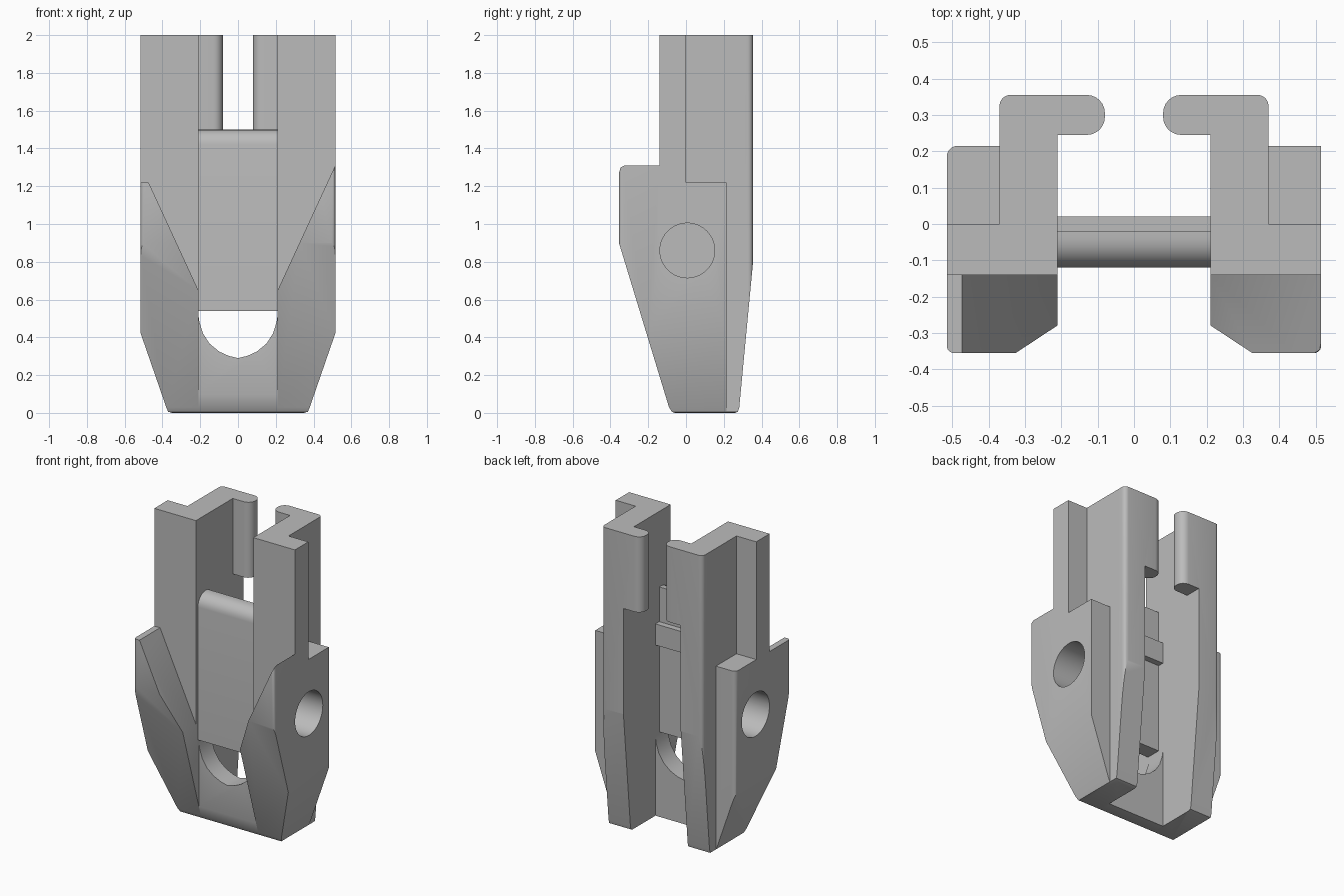
import bpy
import bmesh
import math
from mathutils import Vector

cube = bpy.data.objects.get("Cube")
if cube:
    bpy.data.objects.remove(cube, do_unlink=True)

grey = bpy.data.materials.new("plain_grey")
grey.use_nodes = True
colour = (0.5, 0.5, 0.5, 1)
grey.diffuse_color = colour
grey.node_tree.nodes["Principled BSDF"].inputs["Base Color"].default_value = colour


def rounded(points, steps=6):
    """Round each (u, v, radius) corner of a right-angled outline."""
    out = []
    for i, (u, v, r) in enumerate(points):
        p = Vector((u, v))
        if r == 0:
            out.append((u, v))
            continue
        a = (Vector(points[i - 1][:2]) - p).normalized()
        b = (Vector(points[(i + 1) % len(points)][:2]) - p).normalized()
        centre = p + (a + b) * r
        for k in range(steps + 1):
            t = k / steps * math.pi / 2
            out.append(tuple(centre - b * r * math.cos(t) - a * r * math.sin(t)))
    return out


def prism(name, outline, axis, lo, hi, side=1):
    """Extrude an outline along an axis; side = -1 mirrors it in x."""
    place = {"x": lambda u, v, d: (d * side, u, v),
             "y": lambda u, v, d: (u * side, d, v),
             "z": lambda u, v, d: (u * side, v, d)}[axis]
    bm = bmesh.new()
    face = bm.faces.new([bm.verts.new(place(u, v, lo)) for u, v in outline])
    top = bmesh.ops.extrude_face_region(bm, geom=[face])
    shift = Vector(place(0, 0, hi)) - Vector(place(0, 0, lo))
    verts = [g for g in top["geom"] if isinstance(g, bmesh.types.BMVert)]
    bmesh.ops.translate(bm, verts=verts, vec=shift)
    bmesh.ops.recalc_face_normals(bm, faces=bm.faces)
    mesh = bpy.data.meshes.new(name)
    bm.to_mesh(mesh)
    bm.free()
    mesh.materials.append(grey)
    obj = bpy.data.objects.new(name, mesh)
    bpy.context.collection.objects.link(obj)
    return obj


def rect(a, b, c, d):
    return [(a, c), (b, c), (b, d), (a, d)]


def carve(obj, cutters):
    bpy.context.view_layer.objects.active = obj
    for cutter in cutters:
        cutter.hide_render = True
        mod = obj.modifiers.new("cut", "BOOLEAN")
        mod.operation = "DIFFERENCE"
        mod.solver = "EXACT"
        mod.object = cutter
        bpy.ops.object.modifier_apply(modifier=mod.name)
        bpy.data.objects.remove(cutter, do_unlink=True)


def smooth(obj):
    bpy.ops.object.select_all(action="DESELECT")
    obj.select_set(True)
    bpy.context.view_layer.objects.active = obj
    bpy.ops.object.shade_smooth_by_angle(angle=math.radians(30))


# Space in front of the tapered nose and above the cheek ledge
front_space = [(-0.6, -0.1), (-0.06, -0.1), (-0.06, 0), (-0.075, 0.006),
               (-0.09, 0.03), (-0.355, 0.9), (-0.355, 1.27), (-0.346, 1.3),
               (-0.325, 1.31), (-0.14, 1.31), (-0.14, 2.1), (-0.6, 2.1)]
# Space behind the tapered back and outside the tapered sides
back_space = [(0.26, -0.1), (0.6, -0.1), (0.6, 0.8), (0.355, 0.8),
              (0.282, 0.03), (0.275, 0.006), (0.26, 0)]
side_space = [(0.35, -0.1), (0.7, -0.1), (0.7, 0.42), (0.515, 0.42),
              (0.38, 0.03), (0.37, 0.006), (0.35, 0)]
slope_space = [(0.1, 0.412), (0.6, 1.494), (0.6, 1.6), (0.1, 1.6)]
hole = [(0.007 + 0.145 * math.cos(math.tau * k / 40),
         0.86 + 0.145 * math.sin(math.tau * k / 40)) for k in range(40)]

# Two cheeks, each with a wing, a rail and a hooked arm
for side, name in ((1, "left_cheek"), (-1, "right_cheek")):
    corner = 0.03 if side < 0 else 0
    plan = rounded([(0.21, -0.355, 0), (0.515, -0.355, 0.02),
                    (0.515, 0.215, corner), (0.37, 0.215, 0),
                    (0.37, 0.355, 0.03), (0.08, 0.355, 0.05),
                    (0.08, 0.245, 0.05), (0.21, 0.245, 0)])
    cheek = prism(name, plan, "z", 0, 2, side)
    cutters = [
        prism("front_cutter", front_space, "x", -0.1, 0.7, side),
        prism("back_cutter", back_space, "x", -0.1, 0.7, side),
        prism("side_cutter", side_space, "y", -0.6, 0.6, side),
        prism("slope_cutter", slope_space, "y", -0.6, -0.14, side),
        prism("wing_cutter", rect(0.37, 0.7, 0, 0.3), "z", 1.22, 2.2, side),
        prism("arm_cutter", rect(-0.1, 0.21, 0.1, 0.6), "z", -0.2, 1.5, side),
        prism("hole_cutter", hole, "x", 0.23, 0.7, side),
    ]
    if side < 0:
        cutters.append(prism("ledge_cutter", rect(0.3, 0.7, -0.6, -0.14),
                             "z", 1.22, 2.2, side))
    carve(cheek, cutters)
    smooth(cheek)

# Lower web with a pointed arch opening
arch = [(0.21, 0.52), (0.204, 0.48), (0.185, 0.42), (0.15, 0.366),
        (0.1, 0.325), (0.05, 0.302), (0, 0.29)]
web_outline = [(-0.21, 0), (0.21, 0)] + arch + [(-x, z) for x, z in arch[-2::-1]]
web = prism("lower_web", web_outline, "y", -0.11, 0.02)
carve(web, [prism("front_cutter", front_space, "x", -0.6, 0.6)])
smooth(web)

# Centre plate with a rounded top edge, and the lug behind it
plate = prism("centre_plate", rounded([(-0.12, 0.54, 0), (-0.02, 0.54, 0),
                                       (-0.02, 1.5, 0), (-0.12, 1.5, 0.08)]),
              "x", -0.21, 0.21)
smooth(plate)
prism("plate_lug", rect(-0.03, 0.02, 1.13, 1.27), "x", -0.21, 0.21)
